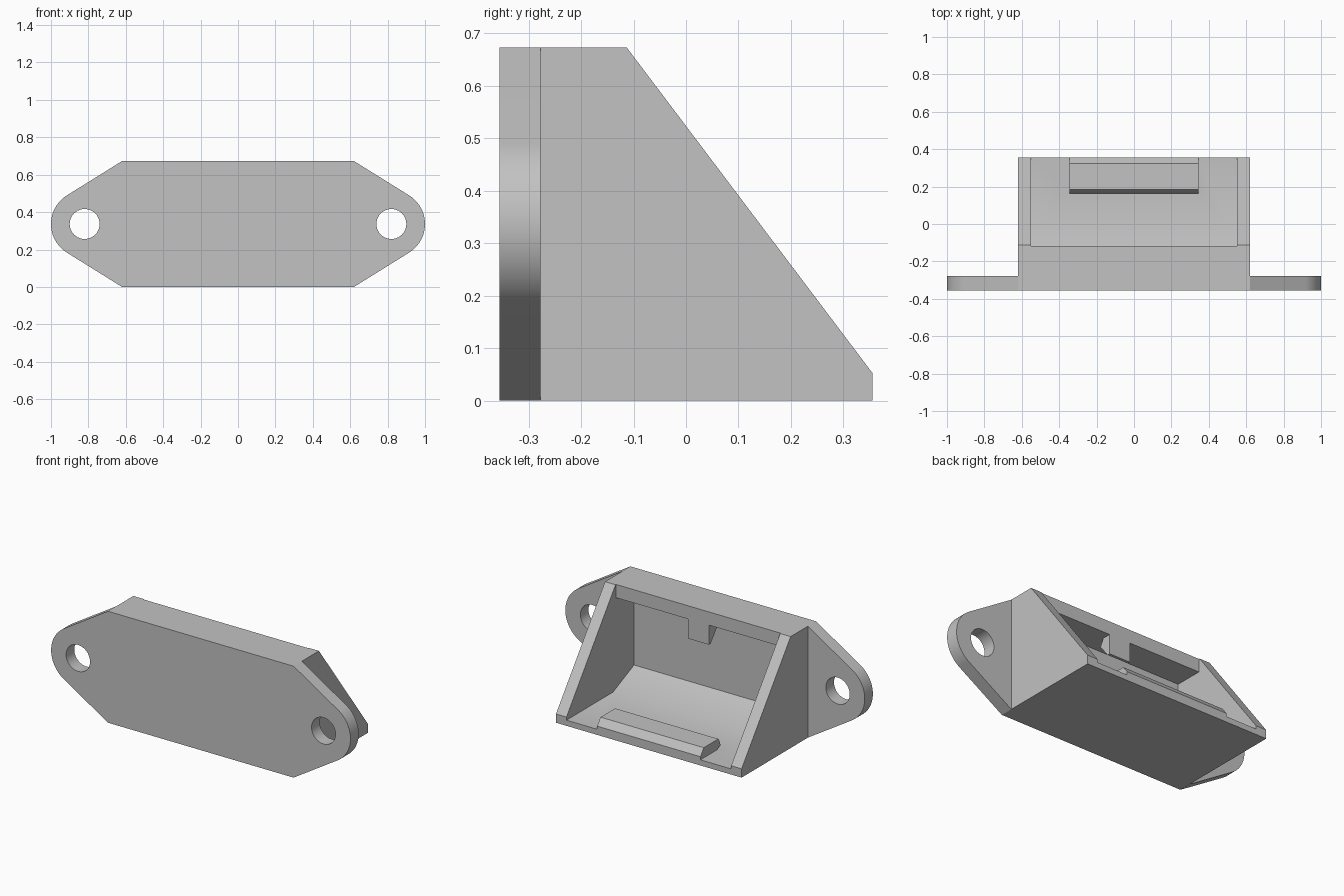
import bpy
import bmesh
from math import atan2, cos, sin, pi, radians

cube = bpy.data.objects.get("Cube")
if cube:
    bpy.data.objects.remove(cube, do_unlink=True)

H = 0.673                 # overall height
FRONT, BACK = -0.355, 0.355
BODY_X, CAVITY_X = 0.62, 0.55
EAR_X, EAR_R, HOLE_R = 0.82, 0.18, 0.08

grey = bpy.data.materials.new("light_grey")
grey.use_nodes = True
colour = (0.54, 0.54, 0.54, 1)
grey.diffuse_color = colour
grey.node_tree.nodes["Principled BSDF"].inputs["Base Color"].default_value = colour


def prism(name, profile, lo, hi, axis):
    """Extrude a profile along x (points are y, z) or along y (points are x, z)."""
    bm = bmesh.new()

    def place(p, d):
        return (d, p[0], p[1]) if axis == "x" else (p[0], d, p[1])

    face = bm.faces.new([bm.verts.new(place(p, lo)) for p in profile])
    new = bmesh.ops.extrude_face_region(bm, geom=[face])["geom"]
    shift = place((0, 0), hi - lo)
    bmesh.ops.translate(bm, vec=shift, verts=[v for v in new if isinstance(v, bmesh.types.BMVert)])
    bmesh.ops.recalc_face_normals(bm, faces=bm.faces)
    mesh = bpy.data.meshes.new(name)
    bm.to_mesh(mesh)
    bm.free()
    obj = bpy.data.objects.new(name, mesh)
    bpy.context.collection.objects.link(obj)
    mesh.materials.append(grey)
    return obj


def arc(cx, cz, r, start, end, steps):
    angles = [start + (end - start) * i / steps for i in range(steps + 1)]
    return [(cx + r * cos(a), cz + r * sin(a)) for a in angles]


def activate(obj):
    bpy.ops.object.select_all(action="DESELECT")
    obj.select_set(True)
    bpy.context.view_layer.objects.active = obj


def combine(target, other, operation):
    mod = target.modifiers.new(operation.lower(), "BOOLEAN")
    mod.operation, mod.solver, mod.object = operation, "EXACT", other
    activate(target)
    bpy.ops.object.modifier_apply(modifier=mod.name)
    bpy.data.objects.remove(other, do_unlink=True)


# Wedge-shaped housing with a sloping back
housing = prism("housing", [(FRONT, 0), (BACK, 0), (BACK, 0.053), (-0.113, H), (FRONT, H)],
                -BODY_X, BODY_X, "x")

# Mounting plate with rounded ears
bend = radians(58.2)
right_end = arc(EAR_X, H / 2, EAR_R, -bend, bend, 24)
left_end = [(-x, z) for x, z in reversed(right_end)]
outline = [(BODY_X, 0)] + right_end + [(BODY_X, H), (-BODY_X, H)] + left_end + [(-BODY_X, 0)]
combine(housing, prism("plate", outline, FRONT, -0.277, "y"), "UNION")

# Open cavity with a ramped floor, leaving the top wall and two cheeks
cavity = [(-0.29, 0.593), (-0.29, 0.121), (-0.089, 0.034), (0.5, 0.034),
          (0.5, 0.8), (-0.118, 0.8), (-0.118, 0.593)]
combine(housing, prism("cavity", cavity, -CAVITY_X, CAVITY_X, "x"), "DIFFERENCE")

# Screw holes
for side in (-1, 1):
    circle = arc(side * EAR_X, H / 2, HOLE_R, 0, 2 * pi, 40)[:-1]
    combine(housing, prism("hole", circle, -0.5, -0.2, "y"), "DIFFERENCE")

# Hooked ridge on the floor
ridge = [(BACK, 0.02), (BACK, 0.053), (0.323, 0.095), (0.184, 0.095),
         (0.174, 0.08), (0.163, 0.05), (0.2, 0.034), (0.2, 0.02)]
combine(housing, prism("ridge", ridge, -0.345, 0.345, "x"), "UNION")

# Hooked tab under the top wall
tab = [(-0.118, 0.62), (-0.118, 0.475), (-0.135, 0.475), (-0.195, 0.55), (-0.17, 0.593), (-0.17, 0.62)]
combine(housing, prism("tab", tab, -0.07, 0.07, "x"), "UNION")

# Merge coplanar faces and shade
bm = bmesh.new()
bm.from_mesh(housing.data)
bmesh.ops.remove_doubles(bm, verts=bm.verts, dist=0.0001)
bmesh.ops.dissolve_limit(bm, angle_limit=radians(0.5), verts=bm.verts, edges=bm.edges)
bm.to_mesh(housing.data)
bm.free()
activate(housing)
bpy.ops.object.shade_smooth_by_angle(angle=radians(30))
